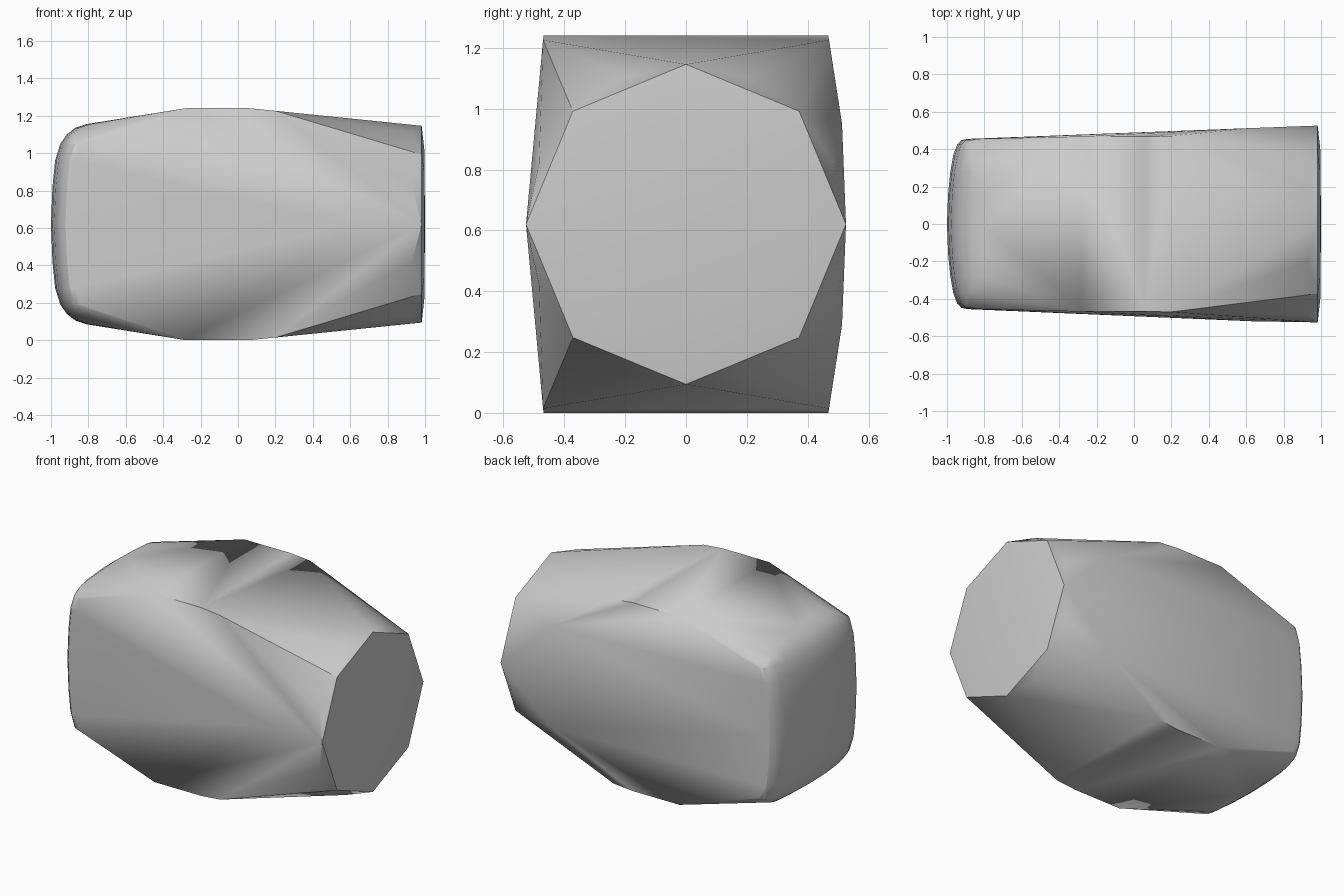
import bpy
import bmesh
from math import cos, sin, pi, radians

cube = bpy.data.objects.get("Cube")
if cube:
    bpy.data.objects.remove(cube)

MID = 0.62  # height of the long axis
bm = bmesh.new()


def point(x, y, z):
    bm.verts.new((x, y, MID + z))


def ring(x, radius, count, offset=0.0):
    for i in range(count):
        a = 2 * pi * i / count + offset
        point(x, radius * cos(a), radius * sin(a))


# Rounded end: offsets across the width and height add up to a soft dome
across = [(0, 0), (0.16, 0.006), (0.28, 0.018), (0.37, 0.034), (0.425, 0.055), (0.448, 0.078), (0.455, 0.11)]
upward = [(0, 0), (0.2, 0.008), (0.34, 0.022), (0.43, 0.05), (0.48, 0.085), (0.515, 0.13), (0.535, 0.19)]
for y, dy in across:
    for z, dz in upward:
        if 0.6 * y + z <= 0.706:  # clipped corners
            for sy in (-1, 1):
                for sz in (-1, 1):
                    point(-1 + dy + dz, sy * y, sz * z)

# Flat top and bottom
for x in (-0.28, 0.06):
    for sy in (-1, 1):
        for sz in (-1, 1):
            point(x, sy * 0.468, sz * 0.62)
for sy in (-1, 1):
    for sz in (-1, 1):
        point(0.2, sy * 0.47, sz * 0.606)

# Side swellings ahead of the eight-sided end
point(0.63, -0.52, 0)
for sz in (-1, 1):
    point(0.63, 0.513, sz * 0.33)

# Eight-sided end with a soft collar and a barely domed face
ring(0.93, 0.523, 8, pi / 8)
ring(0.982, 0.526, 8)
ring(0.996, 0.4, 8)
point(1.0, 0, 0)

# Wrap the points in a tight skin
bmesh.ops.remove_doubles(bm, verts=bm.verts, dist=0.0005)
hull = bmesh.ops.convex_hull(bm, input=bm.verts)
loose = [v for v in bm.verts if not v.link_faces]
bmesh.ops.delete(bm, geom=loose, context='VERTS')
bmesh.ops.recalc_face_normals(bm, faces=bm.faces)

mesh = bpy.data.meshes.new("faceted_block")
bm.to_mesh(mesh)
bm.free()
block = bpy.data.objects.new("faceted_block", mesh)
bpy.context.collection.objects.link(block)

# Plain grey
grey = bpy.data.materials.new("light_grey")
grey.use_nodes = True
colour = (0.6, 0.6, 0.6, 1)
grey.diffuse_color = colour
grey.node_tree.nodes["Principled BSDF"].inputs["Base Color"].default_value = colour
mesh.materials.append(grey)

bpy.ops.object.select_all(action='DESELECT')
block.select_set(True)
bpy.context.view_layer.objects.active = block
bpy.ops.object.shade_smooth_by_angle(angle=radians(30))
